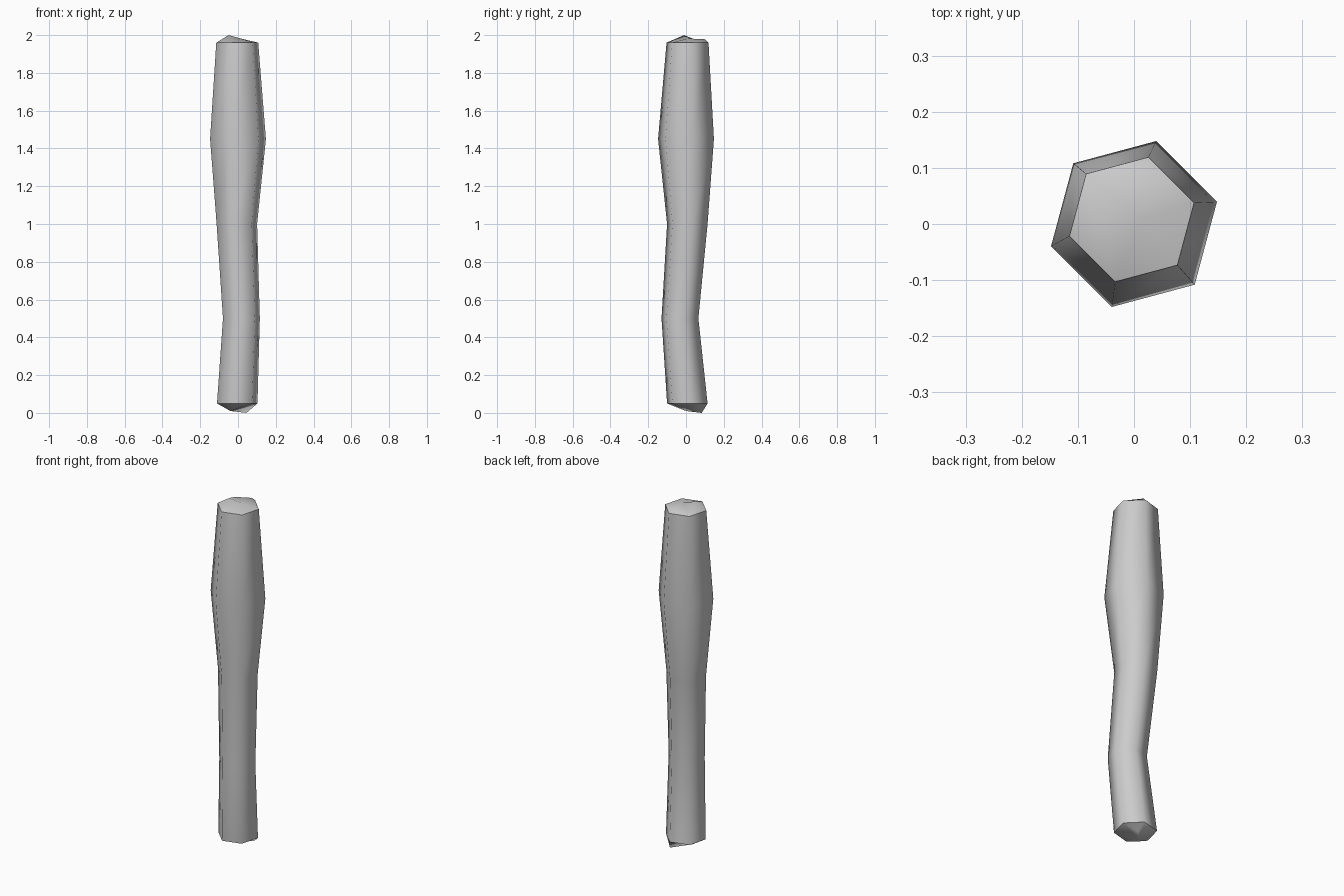
import bpy, bmesh
from math import sin, cos, radians
from mathutils import Vector
from mathutils.geometry import delaunay_2d_cdt

cube = bpy.data.objects.get("Cube")
if cube:
    bpy.data.objects.remove(cube, do_unlink=True)

SIDES = 6
# Cross-sections of the crooked log: centre x, centre y, height, radius
SECTIONS = [(-0.004, 0.007, 0.05, 0.111), (0.018, -0.032, 0.5, 0.101),
            (-0.006, 0.007, 1.0, 0.111), (0, 0, 1.45, 0.153),
            (-0.004, 0.008, 1.96, 0.115)]
# Uneven points inside the two broken ends
BOTTOM = [(-0.04, 0, 0.01), (0.045, 0.083, 0)]
TOP = [(-0.05, -0.01, 2.0), (0.02, 0.1, 1.978), (0.015, 0.01, 1.982)]


def make_material(name, value):
    mat = bpy.data.materials.new(name)
    mat.use_nodes = True
    colour = (value, value, value, 1)
    mat.diffuse_color = colour
    mat.node_tree.nodes["Principled BSDF"].inputs["Base Color"].default_value = colour
    return mat


def add_cap(bm, rim, points):
    """Close a rim with triangles running to the uneven inner points."""
    verts = rim + [bm.verts.new(p) for p in points]
    flat = [v.co.to_2d() for v in verts]
    loop = list(range(len(rim)))
    _, _, faces, origin, _, _ = delaunay_2d_cdt(flat, [], [loop], 1, 1e-6)
    for face in faces:
        bm.faces.new([verts[origin[i][0]] for i in face])


bm = bmesh.new()

# Hexagonal rings joined into the shaft
rings = []
for x, y, z, r in SECTIONS:
    angles = [radians(15 + 360 * i / SIDES) for i in range(SIDES)]
    rings.append([bm.verts.new((x + r * cos(a), y + r * sin(a), z)) for a in angles])
for low, high in zip(rings, rings[1:]):
    for i in range(SIDES):
        j = (i + 1) % SIDES
        bm.faces.new((low[i], low[j], high[j], high[i]))

# Rough ends, with a sharp rim around each
add_cap(bm, rings[0], BOTTOM)
add_cap(bm, rings[-1], TOP)
bmesh.ops.recalc_face_normals(bm, faces=bm.faces)
for face in bm.faces:
    face.smooth = True
for ring in (rings[0], rings[-1]):
    for i in range(SIDES):
        bm.edges.get((ring[i], ring[(i + 1) % SIDES])).smooth = False

mesh = bpy.data.meshes.new("log")
bm.to_mesh(mesh)
bm.free()
mesh.materials.append(make_material("light grey", 0.6))
log = bpy.data.objects.new("log", mesh)
bpy.context.collection.objects.link(log)
